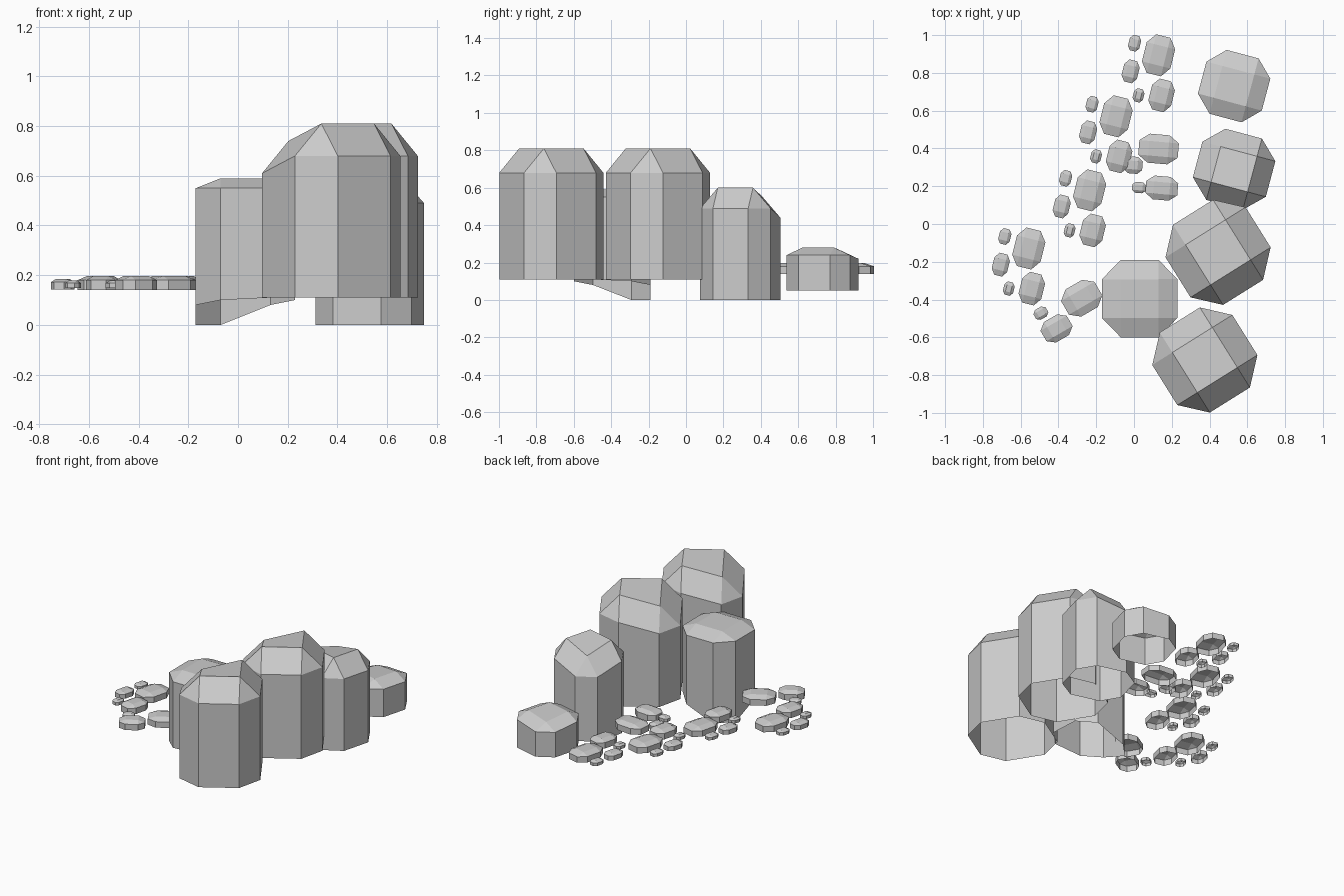
import bpy, math
from mathutils import Matrix, Vector

if "Cube" in bpy.data.objects:
    bpy.data.objects.remove(bpy.data.objects["Cube"])


def stone(name, x, y, half, rot, z0, ring, top, dip=0.0, base=None):
    """Open-bottomed octagonal stone with a bevelled cap; dip lowers the cap's back-left corner."""
    a, b = half
    outline = [(a, -b/2), (a, b/2), (a/2, b), (-a/2, b),
               (-a, b/2), (-a, -b/2), (-a/2, -b), (a/2, -b)]
    cap = [(a/2, -b/2), (a/2, b/2), (-a/2, b/2), (-a/2, -b/2)]
    base = base or [z0] * 8
    verts = [(px, py, base[i]) for i, (px, py) in enumerate(outline)]
    verts += [(px, py, ring - (dip if i in (3, 4) else 0)) for i, (px, py) in enumerate(outline)]
    verts += [(px, py, top - (dip if i == 2 else 0)) for i, (px, py) in enumerate(cap)]
    faces = [(i, (i+1) % 8, 8 + (i+1) % 8, 8 + i) for i in range(8)]
    for i in range(4):
        j = (i + 1) % 4
        faces.append((8 + 2*i, 9 + 2*i, 16 + j, 16 + i))
        faces.append((9 + 2*i, 8 + (2*i + 2) % 8, 16 + j))
    faces.append((16, 17, 18, 19))
    turn = Matrix.Rotation(math.radians(rot), 3, 'Z')
    mesh = bpy.data.meshes.new(name)
    mesh.from_pydata([turn @ Vector(v) + Vector((x, y, 0)) for v in verts], [], faces)
    mesh.update()
    ob = bpy.data.objects.new(name, mesh)
    bpy.context.collection.objects.link(ob)
    return ob


# Large standing boulders
stone("front_boulder", .375, -.72, (.25, .25), 32, .11, .68, .81, .07)
stone("middle_boulder", .445, -.15, (.25, .25), 32, .11, .68, .81, .07)
stone("back_boulder", .53, .29, (.2, .195), -15, 0, .49, .6, .05)
stone("low_boulder", .53, .73, (.175, .175), -15, .05, .24, .28, .02)
# Boulder with a base that sinks at its back left
stone("left_boulder", .03, -.395, (.2, .205), 0, 0, .55, .59,
      base=[.11, .10, .08, 0, 0, .08, .10, .11])


def pebble(name, x, y, half, rot):
    size = min(half)
    if size > .055:
        z = (.14, .18, .197)
    elif size > .04:
        z = (.142, .172, .185)
    else:
        z = (.148, .168, .178)
    stone(name, x, y, half, rot, *z)


# Repeating clusters of five pebbles: offset from the largest, half sizes
cluster = [(0, 0, .0775, .105), (-.127, .064, .031, .042), (-.148, -.085, .042, .06),
           (-.106, -.212, .028, .036), (.016, -.212, .062, .084)]
for n, (cx, cy) in enumerate([(.13, .893), (-.095, .57), (-.235, .178), (-.557, -.13)]):
    for k, (dx, dy, a, b) in enumerate(cluster):
        pebble(f"cluster_{n}_pebble_{k}", cx + dx, cy + dy, (a, b), -14)

# Loose pebbles
loose = [(.13, .397, .105, .077, -5), (-.005, .312, .05, .045, -5),
         (.027, .193, .037, .029, -5), (.147, .19, .085, .063, -5),
         (-.277, -.393, .102, .083, 30), (-.493, -.472, .037, .03, 30),
         (-.41, -.553, .08, .063, 30)]
for n, (x, y, a, b, rot) in enumerate(loose):
    pebble(f"loose_pebble_{n}", x, y, (a, b), rot)
